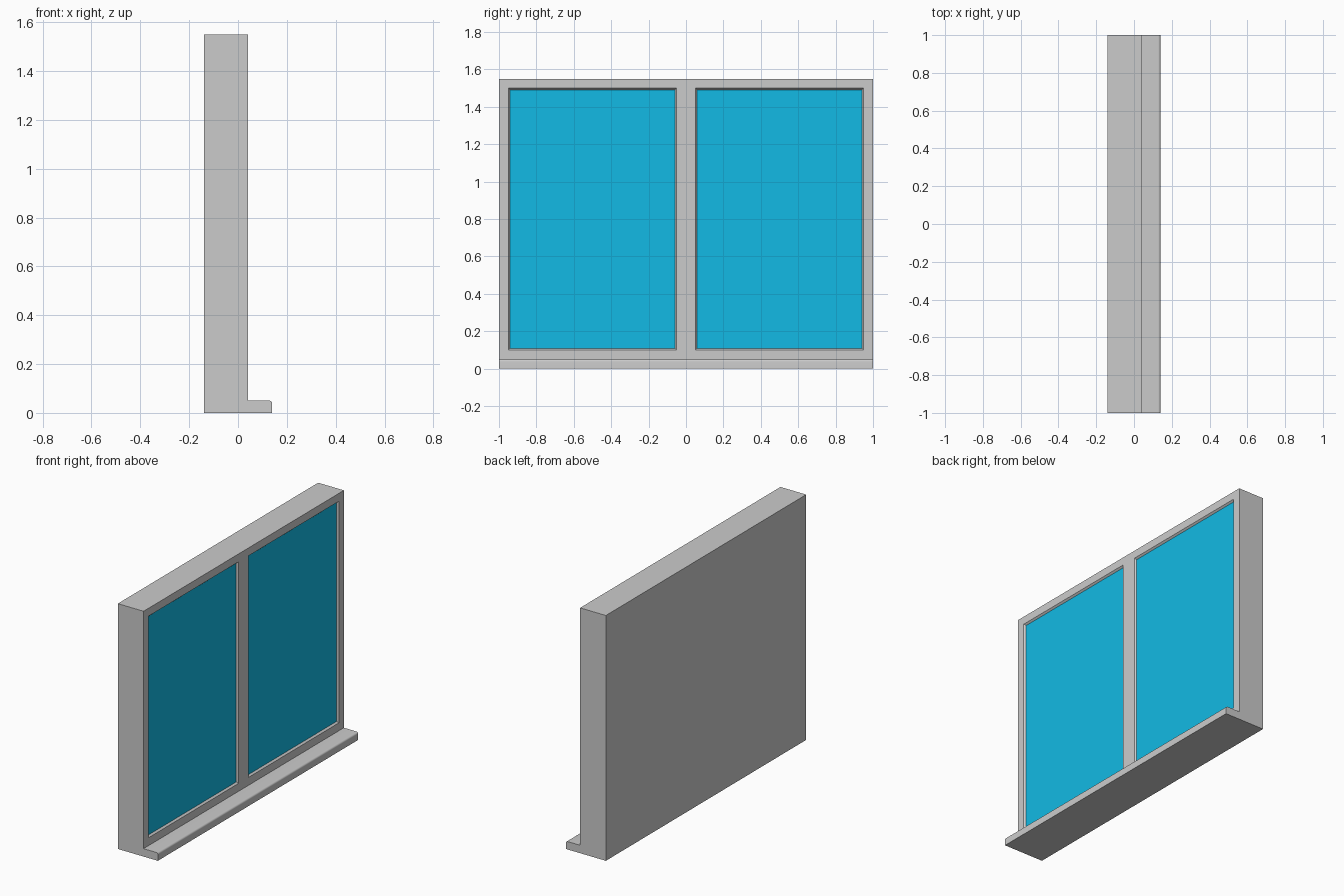
import bpy, bmesh, math

if "Cube" in bpy.data.objects:
    bpy.data.objects.remove(bpy.data.objects["Cube"])

BACK, FACE, LIP = -0.14, 0.04, 0.14   # depth positions along x
HALF, TOP, SILL = 1.0, 1.55, 0.05
DEPTH, TAPER = 0.012, 0.01            # pane recess and sloped reveal


def mesh_object(name, bm):
    bmesh.ops.recalc_face_normals(bm, faces=bm.faces)
    mesh = bpy.data.meshes.new(name)
    bm.to_mesh(mesh)
    bm.free()
    obj = bpy.data.objects.new(name, mesh)
    bpy.context.collection.objects.link(obj)
    return obj


def loft(name, ring_a, ring_b):
    """Closed solid between two matching rings of points."""
    bm = bmesh.new()
    a = [bm.verts.new(p) for p in ring_a]
    b = [bm.verts.new(p) for p in ring_b]
    bm.faces.new(a)
    bm.faces.new(b)
    for i in range(len(a)):
        j = (i + 1) % len(a)
        bm.faces.new((a[i], a[j], b[j], b[i]))
    return mesh_object(name, bm)


def rect(x, y0, y1, z0, z1):
    return [(x, y0, z0), (x, y1, z0), (x, y1, z1), (x, y0, z1)]


# Frame and sill: one side profile swept along the width, with a rounded nose
R = 0.012
nose = [(LIP - R + R * math.cos(t), SILL - R + R * math.sin(t))
        for t in [i * math.pi / 12 for i in range(7)]]
profile = [(BACK, 0), (LIP, 0)] + nose + [(FACE, SILL), (FACE, TOP), (BACK, TOP)]
frame = loft("window_frame",
             [(x, -HALF, z) for x, z in profile],
             [(x, HALF, z) for x, z in profile])

glass = bpy.data.materials.new("glass_blue")
glass.diffuse_color = (0.006, 0.49, 0.78, 1)
glass.use_nodes = True
glass.node_tree.nodes["Principled BSDF"].inputs["Base Color"].default_value = glass.diffuse_color

for side, y0 in (("left", -0.95), ("right", 0.05)):
    y1, z0, z1 = y0 + 0.9, 0.1, 1.5

    def opening(x):
        # opening narrows as it goes deeper behind the front face
        s = (FACE - x) * TAPER / DEPTH
        return rect(x, y0 + s, y1 - s, z0 + s, z1 - s)

    # Tapered pocket cut into the frame
    cutter = loft(side + "_pocket_cutter", opening(FACE - DEPTH), opening(FACE + 0.01))
    cutter.hide_render = True
    cutter.hide_set(True)
    cut = frame.modifiers.new(side + "_pocket", 'BOOLEAN')
    cut.operation = 'DIFFERENCE'
    cut.solver = 'EXACT'
    cut.object = cutter

    # Glass pane seated on the pocket floor
    front = FACE - DEPTH + 0.001
    pane = loft(side + "_pane", opening(FACE - DEPTH - 0.002), opening(front))
    pane.data.materials.append(glass)

# Smooth only the rounded sill nose
bpy.ops.object.select_all(action='DESELECT')
frame.select_set(True)
bpy.context.view_layer.objects.active = frame
bpy.ops.object.shade_smooth_by_angle(angle=math.radians(30))
